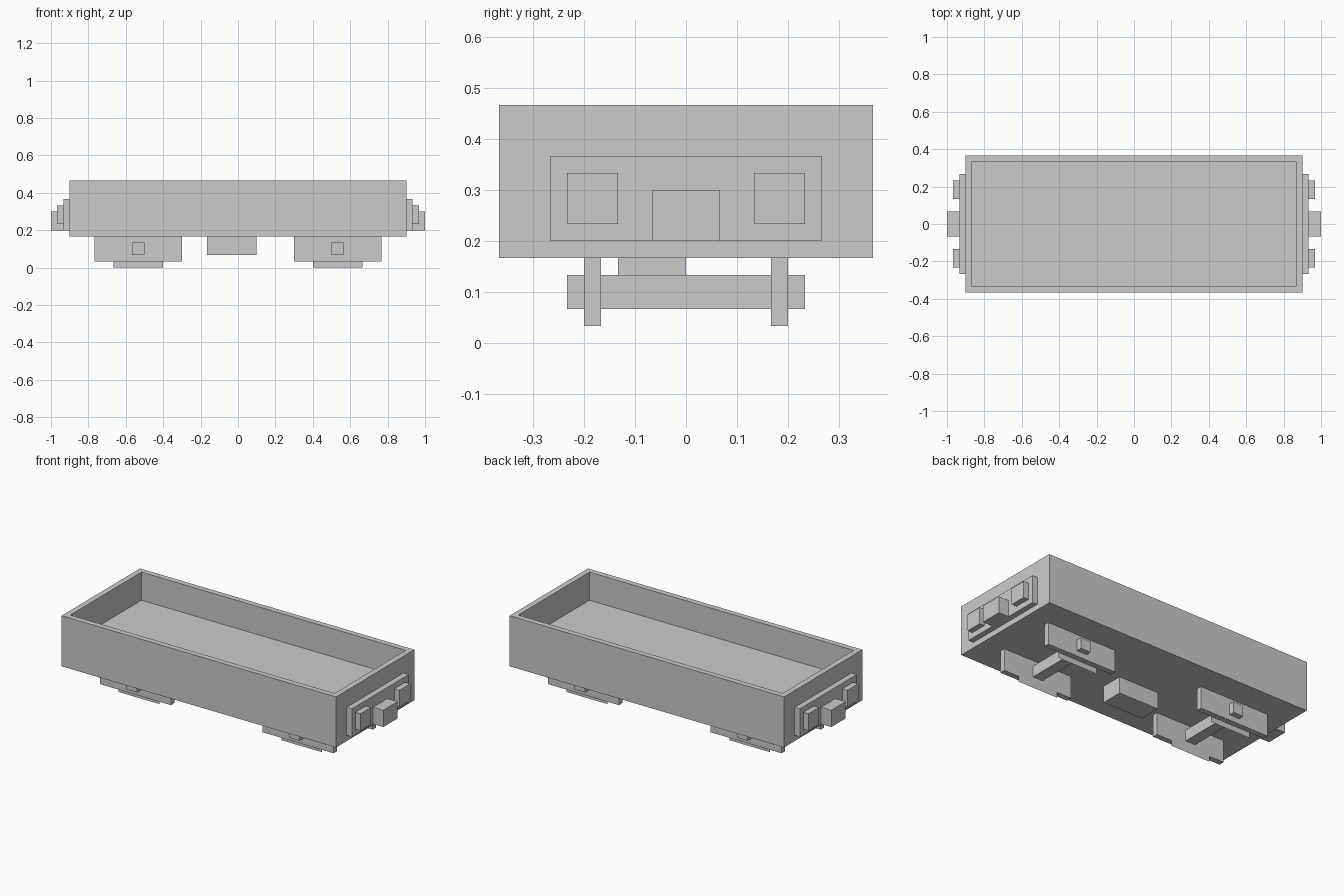
import bpy, bmesh

if "Cube" in bpy.data.objects:
    bpy.data.objects.remove(bpy.data.objects["Cube"])

U = 1 / 30  # model is laid out on a regular grid of this step


def link(name, bm):
    bmesh.ops.recalc_face_normals(bm, faces=bm.faces)
    mesh = bpy.data.meshes.new(name)
    bm.to_mesh(mesh)
    bm.free()
    obj = bpy.data.objects.new(name, mesh)
    bpy.context.collection.objects.link(obj)
    return obj


def box_bm(x, y, z):
    """Box from (min, max) ranges given in grid steps."""
    bm = bmesh.new()
    bmesh.ops.create_cube(bm, size=1)
    for v in bm.verts:
        v.co = [(r[0] if c < 0 else r[1]) * U for c, r in zip(v.co, (x, y, z))]
    return bm


def box(name, x, y, z):
    return link(name, box_bm(x, y, z))


def side(s, a, b):
    return tuple(sorted((s * a, s * b)))


# Open wagon tub: inset the top face and sink it to the floor
bm = box_bm((-27, 27), (-11, 11), (5, 14))
top = max(bm.faces, key=lambda f: f.calc_center_median().z)
bmesh.ops.inset_region(bm, faces=[top], thickness=U, use_even_offset=True)
floor = bmesh.ops.extrude_face_region(bm, geom=[top])["geom"]
bmesh.ops.translate(bm, vec=(0, 0, -5 * U),
                    verts=[g for g in floor if isinstance(g, bmesh.types.BMVert)])
if top.is_valid:
    bmesh.ops.delete(bm, geom=[top], context='FACES_ONLY')
link("wagon_tub", bm)

# Equipment box under the floor
box("underfloor_box", (-5, 3), (-4, 0), (2, 5))

for s, end in ((-1, "left"), (1, "right")):
    # Buffer beam, coupler and buffers
    box(f"{end}_buffer_beam", side(s, 27, 28), (-8, 8), (6, 11))
    box(f"{end}_coupler", side(s, 28, 30), (-2, 2), (6, 9))
    # Axle passing through both side frames
    box(f"{end}_axle", side(s, 15, 17), (-7, 7), (2, 4))
    for t, flank in ((-1, "front"), (1, "back")):
        box(f"{end}_{flank}_buffer", side(s, 28, 29), side(t, 4, 7), (7, 10))
        box(f"{end}_{flank}_side_frame", side(s, 9, 23), side(t, 5, 6), (1, 5))
        # Paper-thin wheel sheet on the inner face of the frame
        bm = bmesh.new()
        y = t * 4.98 * U
        x0, x1 = side(s, 12, 20)
        bm.faces.new([bm.verts.new((x * U, y, z * U))
                      for x, z in ((x0, 0), (x1, 0), (x1, 5), (x0, 5))])
        link(f"{end}_{flank}_wheel_sheet", bm)
